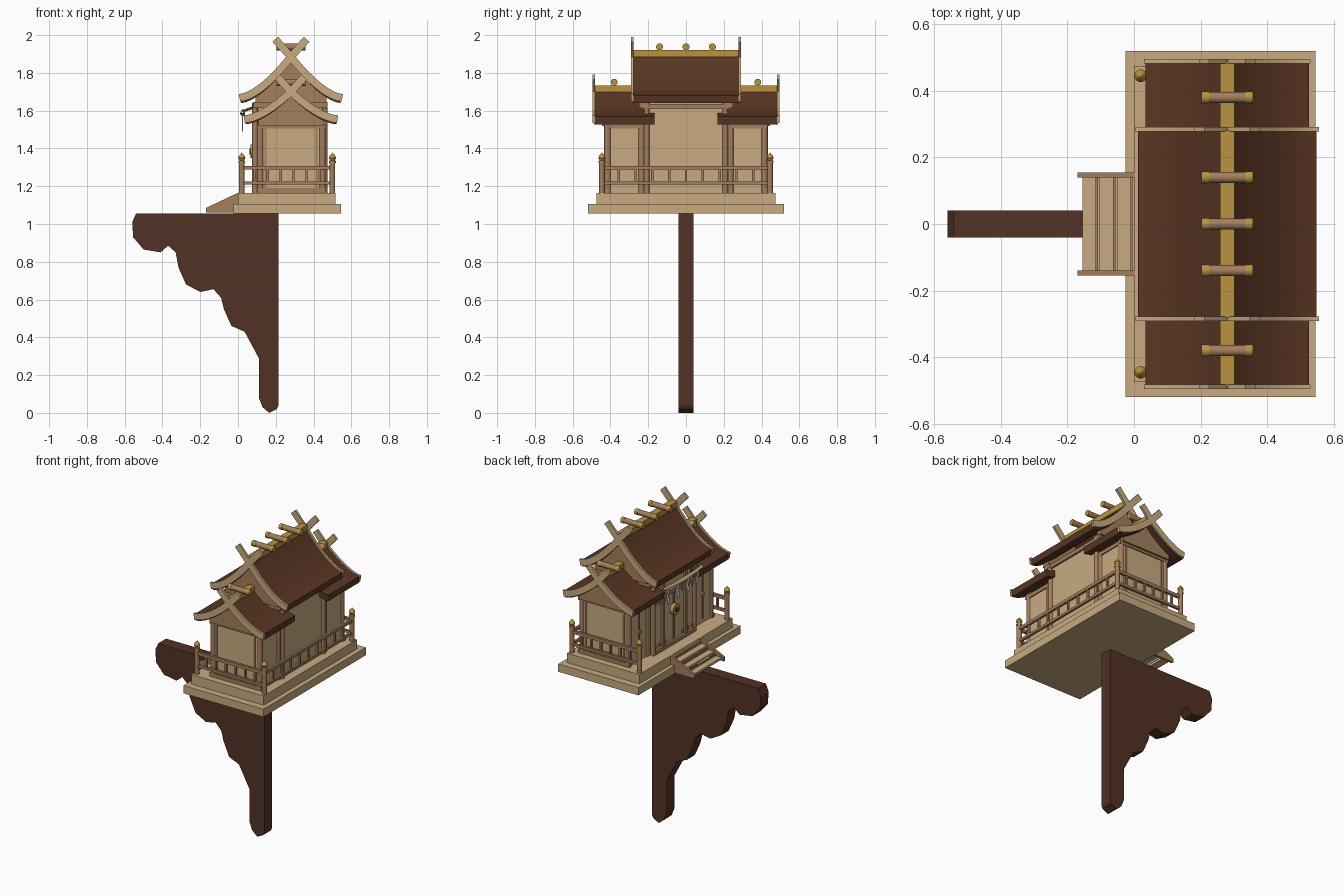
import bpy, bmesh, math
from mathutils import Vector, Matrix

cube = bpy.data.objects.get("Cube")
if cube:
    bpy.data.objects.remove(cube)


def material(name, r, g, b):
    m = bpy.data.materials.new(name)
    m.use_nodes = True
    m.diffuse_color = (r, g, b, 1)
    m.node_tree.nodes["Principled BSDF"].inputs["Base Color"].default_value = (r, g, b, 1)
    return m


LIGHT = material("pale wood", 0.58, 0.41, 0.22)
MID = material("tan wood", 0.37, 0.21, 0.11)
BARK = material("roof bark", 0.10, 0.037, 0.017)
DARK = material("dark bracket wood", 0.085, 0.032, 0.017)
GOLD = material("gold", 0.48, 0.29, 0.05)
WHITE = material("white paper", 0.75, 0.75, 0.72)
ROPE = material("straw rope", 0.55, 0.42, 0.2)


def finish(bm, name, mat, smooth=False):
    bmesh.ops.recalc_face_normals(bm, faces=bm.faces)
    me = bpy.data.meshes.new(name)
    bm.to_mesh(me)
    bm.free()
    me.materials.append(mat)
    ob = bpy.data.objects.new(name, me)
    bpy.context.collection.objects.link(ob)
    if smooth:
        bpy.ops.object.select_all(action='DESELECT')
        ob.select_set(True)
        bpy.context.view_layer.objects.active = ob
        bpy.ops.object.shade_smooth_by_angle(angle=math.radians(35))
    return ob


def box(name, mat, x0, x1, y0, y1, z0, z1):
    bm = bmesh.new()
    bmesh.ops.create_cube(bm, size=1)
    for v in bm.verts:
        v.co = Vector(((x0 + x1) / 2 + v.co.x * (x1 - x0),
                       (y0 + y1) / 2 + v.co.y * (y1 - y0),
                       (z0 + z1) / 2 + v.co.z * (z1 - z0)))
    return finish(bm, name, mat)


def prism(name, mat, pts, y0, y1, smooth=False):
    """Extrude an (x, z) outline along y."""
    bm = bmesh.new()
    face = bm.faces.new([bm.verts.new((x, y0, z)) for x, z in pts])
    ext = bmesh.ops.extrude_face_region(bm, geom=[face])
    for v in ext["geom"]:
        if isinstance(v, bmesh.types.BMVert):
            v.co.y = y1
    return finish(bm, name, mat, smooth)


def rod(name, mat, a, b, r, seg=14):
    a, b = Vector(a), Vector(b)
    bm = bmesh.new()
    rot = (b - a).to_track_quat('Z', 'Y').to_matrix().to_4x4()
    bmesh.ops.create_cone(bm, cap_ends=True, segments=seg, radius1=r, radius2=r,
                          depth=(b - a).length, matrix=Matrix.Translation((a + b) / 2) @ rot)
    return finish(bm, name, mat, True)


def lathe(name, mat, x, y, profile, seg=14):
    bm = bmesh.new()
    verts = [bm.verts.new((x + r, y, z)) for r, z in profile]
    edges = [bm.edges.new(p) for p in zip(verts, verts[1:])]
    bmesh.ops.spin(bm, geom=verts + edges, cent=(x, y, 0), axis=(0, 0, 1),
                   angle=math.tau, steps=seg)
    bmesh.ops.remove_doubles(bm, verts=bm.verts, dist=0.0002)
    return finish(bm, name, mat, True)


# Scalloped wall bracket
prism("wall_bracket", DARK, [
    (-.54, 1.055), (-.56, 1.01), (-.555, .93), (-.5, .865), (-.41, .85), (-.37, .885),
    (-.33, .85), (-.315, .77), (-.275, .68), (-.2, .64), (-.13, .655), (-.09, .61),
    (-.075, .55), (-.035, .46), (.035, .43), (.11, .29), (.11, .08), (.13, .03),
    (.165, 0), (.205, .02), (.215, .04), (.215, 1.055)], -.04, .04)

# Stepped base
box("base_slab", LIGHT, -.025, .545, -.52, .52, 1.055, 1.105)
box("floor_slab", LIGHT, 0, .515, -.475, .475, 1.105, 1.165)

# Front stairs
for s in (-1, 1):
    prism("stair_stringer", MID, [(-.17, 1.06), (-.17, 1.085), (0, 1.165), (0, 1.06)],
          s * .14, s * .155)
for i in range(3):
    x, z = -.155 + i * .052, 1.082 + i * .025
    box("stair_tread", LIGHT, x, x + .052, -.14, .14, z - .014, z)
    box("stair_riser", MID, x + .04, x + .047, -.14, .14, z, z + .012)

# Body walls
CX = .28
box("centre_wall", LIGHT, .09, .46, -.205, .205, 1.165, 1.64)
box("wing_wall", LIGHT, .11, .455, -.425, .425, 1.165, 1.53)
for x in (.118, .447):
    for s in (-1, 1):
        for y in (.235, .415):
            rod("wing_post", MID, (x, s * y, 1.165), (x, s * y, 1.53), .018)
for x in (.09, .46):
    for s in (-1, 1):
        rod("centre_post", MID, (x, s * .208, 1.165), (x, s * .208, 1.64), .015)
    box("centre_beam", MID, x - .012, x + .012, -.23, .23, 1.61, 1.635)
for s in (-1, 1):
    for z in (1.165, 1.505):
        box("wing_end_beam", MID, .1, .465, s * .415, s * .432, z, z + .025)
    for x in (.104, .452):
        box("wing_beam", MID, x, x + .01, s * .22, s * .43, 1.505, 1.53)
    for x in (.14, .41):
        box("end_panel_trim", MID, x, x + .012, s * .42, s * .43, 1.19, 1.505)
    box("centre_end_beam", MID, .08, .475, s * .2, s * .25, 1.615, 1.645)

# Front doors with gold fittings
for s in (-1, 1):
    box("door_jamb", MID, .076, .092, s * .105, s * .125, 1.165, 1.61)
    box("door_edge", MID, .084, .092, s * .002, s * .006, 1.19, 1.5)
    box("wing_door_seam", MID, .104, .112, s * .318, s * .324, 1.19, 1.505)
    rod("wing_door_lock", GOLD, (.1, s * .32, 1.35), (.112, s * .32, 1.35), .014)
    for y in (.09, .14, .19):
        for z in (1.2, 1.47):
            box("door_fitting", GOLD, .083, .092, s * y - .009, s * y + .009, z, z + .018)
box("door_lintel", MID, .074, .092, -.2, .2, 1.5, 1.525)
box("door_sill", MID, .074, .092, -.2, .2, 1.165, 1.19)
rod("door_emblem", GOLD, (.066, 0, 1.385), (.09, 0, 1.385), .036, 20)
rod("door_emblem_centre", DARK, (.062, 0, 1.385), (.07, 0, 1.385), .016, 16)


def roof_curve(half, ridge, eave, n=10):
    """Right-hand slope as (offset, height), ridge to eave, sagging."""
    return [(half * i / n, eave + (ridge - eave) * (1 - i / n) ** 1.6) for i in range(n + 1)]


def roof(name, half, ridge, eave, y0, y1, thick):
    top = roof_curve(half, ridge, eave)
    right = [(CX + d, z) for d, z in top]
    left = [(CX - d, z) for d, z in top[:0:-1]]
    lower_r = [(CX + d * .98, z - thick) for d, z in top[::-1]]
    lower_l = [(CX - d * .98, z - thick) for d, z in top[1:]]
    prism(name, BARK, left + right + lower_r + lower_l, y0, y1, True)


def gable(name, half, ridge, eave, base, y0, y1):
    """Infill board under the roof slopes."""
    top = [(d, z - .02) for d, z in roof_curve(half, ridge, eave) if d < half * .78]
    pts = [(CX - d, z) for d, z in top[:0:-1]] + [(CX + d, z) for d, z in top]
    pts += [(pts[-1][0], base), (pts[0][0], base)]
    prism(name, MID, pts, y0, y1)


def bargeboards(name, half, ridge, eave, horn, y0, y1):
    """Two curved boards that cross at the ridge and rise as horns."""
    line = [Vector(p) for p in roof_curve(half, ridge, eave)]
    up = Vector((-horn, horn * 1.12))
    line = [line[0] + up] + line
    for s in (-1, 1):
        a, b = [], []
        for i, p in enumerate(line):
            t = (line[min(i + 1, len(line) - 1)] - line[max(i - 1, 0)]).normalized()
            nrm = Vector((-t.y, t.x)) * .02
            a.append((CX + s * (p + nrm).x, (p + nrm).y))
            b.append((CX + s * (p - nrm).x, (p - nrm).y))
        prism(name, LIGHT, a + b[::-1], y0, y1)


def ridge_log(y, z):
    rod("ridge_log", MID, (CX - .07, y, z), (CX + .07, y, z), .017)
    for s in (-1, 1):
        rod("ridge_log_cap", GOLD, (CX + s * .055, y, z), (CX + s * .077, y, z), .0185)


# Main roof
roof("main_roof", .268, 1.9, 1.68, -.28, .28, .04)
box("main_ridge", GOLD, CX - .022, CX + .022, -.28, .28, 1.885, 1.922)
for y in (-.14, 0, .14):
    ridge_log(y, 1.938)
# Wing roofs
for s in (-1, 1):
    gable("main_gable", .268, 1.89, 1.67, 1.64, s * .22, s * .262)
    bargeboards("main_bargeboard", .272, 1.885, 1.668, .083, s * .277, s * .291)
    roof("wing_roof", .245, 1.715, 1.57, s * .168, s * .487, .042)
    gable("wing_gable", .245, 1.71, 1.565, 1.52, s * .4, s * .445)
    bargeboards("wing_bargeboard", .247, 1.70, 1.555, .07, s * .482, s * .496)
    box("wing_ridge", GOLD, CX - .022, CX + .022, s * .26, s * .492, 1.70, 1.733)
    ridge_log(s * .38, 1.75)

# Railings on the two ends and the back
FX, BX, RY = .02, .5, .445
for s in (-1, 1):
    for x in (FX, BX):
        rod("rail_post", MID, (x, s * RY, 1.165), (x, s * RY, 1.335), .015)
        lathe("post_finial", GOLD, x, s * RY, [
            (0, 1.322), (.018, 1.322), (.018, 1.333), (.012, 1.337), (.019, 1.35),
            (.014, 1.363), (.004, 1.373), (0, 1.38)])
    for z, h in ((1.21, .016), (1.288, .02)):
        box("end_rail", MID, FX, BX, s * RY - .008, s * RY + .008, z, z + h)
    for i in range(1, 7):
        x = FX + (BX - FX) * i / 7
        box("end_baluster", MID, x - .006, x + .006, s * RY - .006, s * RY + .006, 1.21, 1.295)
for z, h in ((1.21, .016), (1.288, .02)):
    box("back_rail", MID, BX - .008, BX + .008, -RY, RY, z, z + h)
for i in range(1, 10):
    y = -RY + 2 * RY * i / 10
    box("back_baluster", MID, BX - .006, BX + .006, y - .006, y + .006, 1.21, 1.295)

# Straw rope with folded paper streamers
rope = bpy.data.curves.new("straw_rope", 'CURVE')
rope.dimensions = '3D'
rope.bevel_depth = .011
rope.bevel_resolution = 2
sp = rope.splines.new('POLY')
sp.points.add(12)
for i, p in enumerate(sp.points):
    t = i / 6 - 1
    p.co = (.025, t * .2, 1.585 + .012 * t * t, 1)
    p.radius = 1.25 - .4 * abs(t)
rope.materials.append(ROPE)
bpy.context.collection.objects.link(bpy.data.objects.new("straw_rope", rope))
for y in (-.15, -.05, .05, .15):
    for k in range(3):
        off = (k % 2) * .01
        box("paper_streamer", WHITE, .02, .026, y - .012 + off, y + .008 + off,
            1.55 - k * .03, 1.585 - k * .03)
for s in (-1, 1):
    rod("rope_hanger", MID, (.025, s * .2, 1.597), (.09, s * .2, 1.62), .007, 8)
